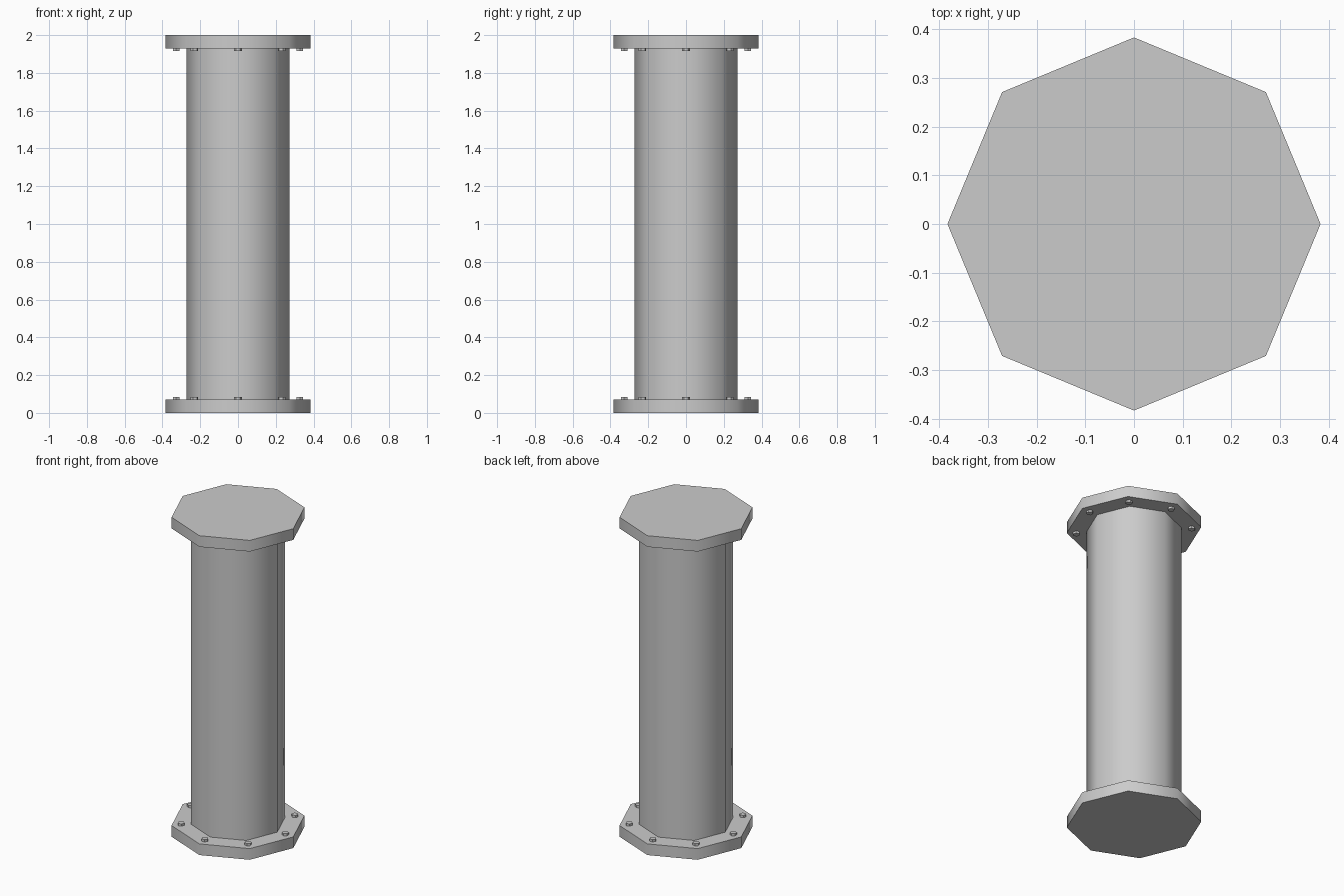
import bpy, math

if "Cube" in bpy.data.objects:
    bpy.data.objects.remove(bpy.data.objects["Cube"])

def prism(name, sides, radius, z0, z1, x=0, y=0, turn=0):
    # upright prism with a corner on the +x axis
    bpy.ops.mesh.primitive_cylinder_add(
        vertices=sides, radius=radius, depth=z1 - z0,
        location=(x, y, (z0 + z1) / 2), rotation=(0, 0, turn))
    ob = bpy.context.object
    ob.name = name
    bpy.ops.object.shade_smooth_by_angle(angle=math.radians(50))
    return ob

H, FLANGE, BOLT = 2.0, 0.07, 0.014

# Octagonal smooth-shaded pipe
prism("pipe", 8, 0.272, FLANGE, H - FLANGE)

# End flanges
prism("bottom_flange", 8, 0.383, 0, FLANGE)
prism("top_flange", 8, 0.383, H - FLANGE, H)

# Ring of bolts on the inner face of each flange, one per corner
for i in range(8):
    a = i * math.pi / 4
    x, y = 0.328 * math.cos(a), 0.328 * math.sin(a)
    prism(f"bottom_bolt_{i}", 6, 0.02, FLANGE - 0.005, FLANGE + BOLT, x, y, a)
    prism(f"top_bolt_{i}", 6, 0.02, H - FLANGE - BOLT, H - FLANGE + 0.005, x, y, a)
